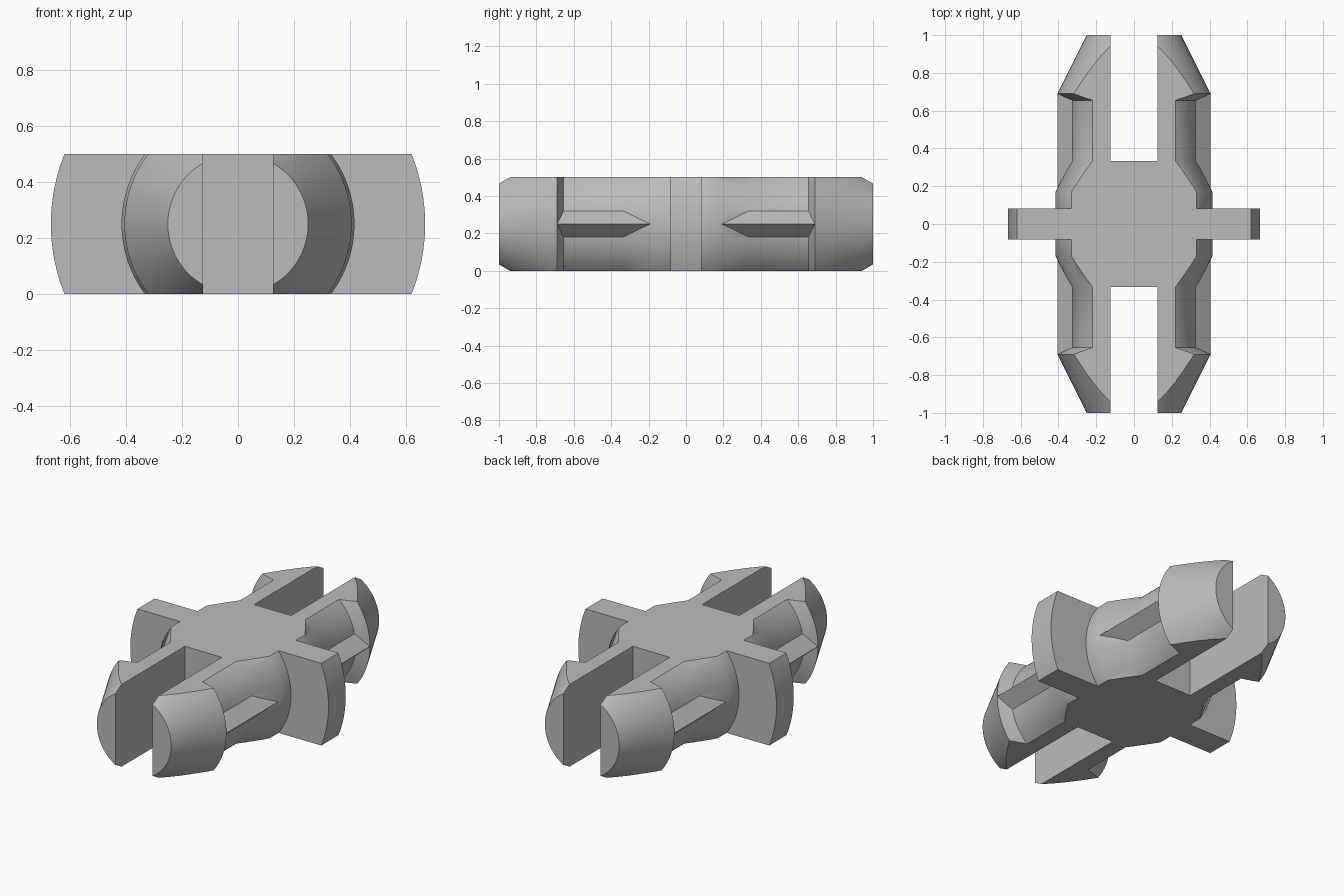
import bpy, bmesh, math

cube = bpy.data.objects.get("Cube")
if cube:
    bpy.data.objects.remove(cube, do_unlink=True)

SEGMENTS = 96
MID = 0.25  # height of the pin axis


def make_object(name, bm):
    bmesh.ops.recalc_face_normals(bm, faces=bm.faces)
    mesh = bpy.data.meshes.new(name)
    bm.to_mesh(mesh)
    bm.free()
    ob = bpy.data.objects.new(name, mesh)
    bpy.context.collection.objects.link(ob)
    return ob


def lathe(name, profile):
    """Closed solid turned about the y axis from (y, radius) pairs."""
    bm = bmesh.new()
    rings = []
    for y, r in profile:
        angles = [math.tau * i / SEGMENTS for i in range(SEGMENTS)]
        rings.append([bm.verts.new((r * math.cos(a), y, MID + r * math.sin(a)))
                      for a in angles])
    for a, b in zip(rings, rings[1:]):
        for i in range(SEGMENTS):
            j = (i + 1) % SEGMENTS
            bm.faces.new((a[i], a[j], b[j], b[i]))
    bm.faces.new(rings[0])
    bm.faces.new(rings[-1])
    return make_object(name, bm)


def prism(name, outline, y0, y1):
    """Solid with an (x, z) outline stretched along y."""
    bm = bmesh.new()
    base = bm.faces.new([bm.verts.new((x, y0, z)) for x, z in outline])
    out = bmesh.ops.extrude_face_region(bm, geom=[base])["geom"]
    verts = [v for v in out if isinstance(v, bmesh.types.BMVert)]
    bmesh.ops.translate(bm, verts=verts, vec=(0, y1 - y0, 0))
    return make_object(name, bm)


def box(name, x, y0, y1, z0, z1):
    return prism(name, [(-x, z0), (x, z0), (x, z1), (-x, z1)], y0, y1)


def combine(target, tool, operation):
    mod = target.modifiers.new(operation, 'BOOLEAN')
    mod.operation = operation
    mod.solver = 'EXACT'
    mod.object = tool
    bpy.context.view_layer.objects.active = target
    bpy.ops.object.modifier_apply(modifier=mod.name)
    bpy.data.objects.remove(tool, do_unlink=True)


# Turned body: tapered tips, shoulders, necks, collars and central flange
half = [(0.083, 0.667), (0.083, 0.415), (0.17, 0.415), (0.333, 0.333),
        (0.655, 0.333), (0.69, 0.405), (1.0, 0.25)]
body = lathe("connector_pin", [(-y, r) for y, r in reversed(half)] + half)

# Wedge ribs along the sides of each neck
for side in (-1, 1):
    for end in (-1, 1):
        rib = [(side * 0.405, MID), (side * 0.25, MID + 0.136),
               (side * 0.25, MID - 0.136)]
        combine(body, prism("rib", rib, end * 0.15, end * 0.689), 'UNION')

# Slots that split both ends into prongs
for end in (-1, 1):
    combine(body, box("slot", 0.125, end * 0.333, end * 1.2, -1, 1), 'DIFFERENCE')

# Flat top and bottom
combine(body, box("slab", 1, -1.5, 1.5, 0, 0.5), 'INTERSECT')

# Colour and shading
grey = bpy.data.materials.new("plain_grey")
grey.use_nodes = True
colour = (0.5, 0.5, 0.5, 1)
grey.diffuse_color = colour
grey.node_tree.nodes["Principled BSDF"].inputs["Base Color"].default_value = colour
body.data.materials.clear()
body.data.materials.append(grey)

bpy.ops.object.select_all(action='DESELECT')
body.select_set(True)
bpy.context.view_layer.objects.active = body
bpy.ops.object.shade_smooth_by_angle(angle=math.radians(30))
